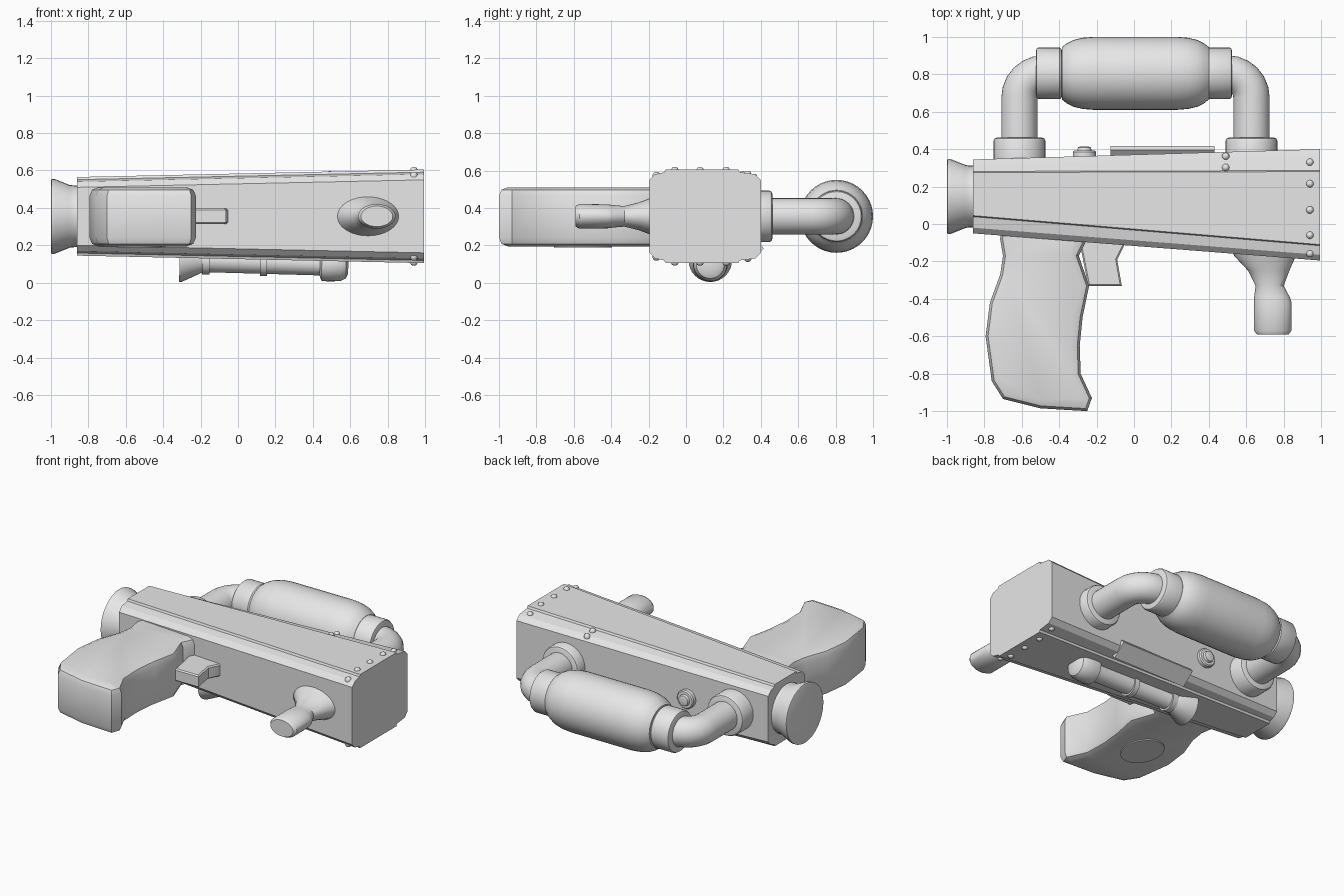
import bpy, bmesh, math
from mathutils import Vector, Matrix

cube = bpy.data.objects.get("Cube")
if cube:
    bpy.data.objects.remove(cube, do_unlink=True)

grey = bpy.data.materials.new("plain grey")
grey.use_nodes = True
grey.diffuse_color = (0.8, 0.8, 0.8, 1)
grey.node_tree.nodes["Principled BSDF"].inputs["Base Color"].default_value = (0.8, 0.8, 0.8, 1)

MID = 0.355            # height of the centre plane
X, Y, Z = Vector((1, 0, 0)), Vector((0, 1, 0)), Vector((0, 0, 1))


def finish(name, bm, angle=0.6):
    bmesh.ops.recalc_face_normals(bm, faces=bm.faces)
    mesh = bpy.data.meshes.new(name)
    bm.to_mesh(mesh)
    bm.free()
    mesh.materials.append(grey)
    mesh.shade_smooth()
    mesh.set_sharp_from_angle(angle=angle)
    obj = bpy.data.objects.new(name, mesh)
    bpy.context.scene.collection.objects.link(obj)
    return obj


def loft(name, rings, angle=0.6):
    """Skin a row of equal point rings and cap both ends."""
    bm = bmesh.new()
    rows = [[bm.verts.new(p) for p in ring] for ring in rings]
    for a, b in zip(rows, rows[1:]):
        for i in range(len(a)):
            j = (i + 1) % len(a)
            bm.faces.new((a[i], a[j], b[j], b[i]))
    bm.faces.new(rows[0])
    bm.faces.new(rows[-1])
    return finish(name, bm, angle)


def ring(centre, direction, ru, rv=None, n=32):
    d = Vector(direction).normalized()
    u = X if abs(d.z) > 0.9 else Z.cross(d)
    v = d.cross(u)
    rv = ru if rv is None else rv
    steps = [2 * math.pi * i / n for i in range(n)]
    return [Vector(centre) + u * ru * math.cos(t) + v * rv * math.sin(t) for t in steps]


def lathe(name, origin, axis, profile, n=32):
    """Profile of (distance along axis, radius)."""
    d = Vector(axis).normalized()
    return loft(name, [ring(Vector(origin) + d * t, d, r, n=n) for t, r in profile])


def slab(name, outline, z0, z1, bevel, segments=2):
    """Flat outline given thickness, with softened rims."""
    bm = bmesh.new()
    face = bm.faces.new([bm.verts.new((x, y, z0)) for x, y in outline])
    grown = bmesh.ops.extrude_face_region(bm, geom=[face])
    moved = [g for g in grown["geom"] if isinstance(g, bmesh.types.BMVert)]
    bmesh.ops.translate(bm, verts=moved, vec=(0, 0, z1 - z0))
    rims = [e for e in bm.edges if abs(e.verts[0].co.z - e.verts[1].co.z) < 1e-5]
    bmesh.ops.bevel(bm, geom=rims, offset=bevel, segments=segments, profile=0.5,
                    affect='EDGES', clamp_overlap=False)
    return finish(name, bm, 0.5)


# Tapered housing: chamfered section with a raised strip above and below
def section(x, y0, y1, p0, p1, h):
    half = [(y1, h - 0.055), (y1 - 0.03, h - 0.025), (p1 + 0.006, h - 0.014), (p1, h),
            (p0, h), (p0 - 0.006, h - 0.014), (y0 + 0.03, h - 0.025), (y0, h - 0.055)]
    pts = half + [(y, -z) for y, z in reversed(half)]
    return [Vector((x, y, MID + z)) for y, z in pts]


loft("housing", [section(-0.86, -0.05, 0.345, 0.045, 0.275, 0.21),
                 section(0.995, -0.195, 0.4, -0.11, 0.28, 0.25)], 0.35)

# Flared end piece
lathe("flared_end", (-1, 0.147, MID), X,
      [(0, 0.19), (0.004, 0.2), (0.02, 0.2), (0.1, 0.168), (0.125, 0.165), (0.16, 0.165)])

# Pistol grip with an oval inlay underneath
grip = [(-0.71, 0.02), (-0.715, -0.08), (-0.70, -0.17), (-0.715, -0.27), (-0.77, -0.42),
        (-0.793, -0.6), (-0.76, -0.84), (-0.70, -0.935), (-0.5, -0.985), (-0.25, -1.0),
        (-0.225, -0.93), (-0.285, -0.8), (-0.29, -0.65), (-0.275, -0.5), (-0.24, -0.33),
        (-0.295, -0.17), (-0.25, -0.08), (-0.25, 0.02)]
slab("grip", grip, 0.195, 0.51, 0.045)
loft("grip_inlay", [ring((-0.53, -0.55, z), Z, 0.12, 0.155) for z in (0.188, 0.2)])

# Trigger
slab("trigger", [(-0.3, -0.05), (-0.05, -0.05), (-0.055, -0.12), (-0.09, -0.19),
                 (-0.065, -0.33), (-0.245, -0.33)], 0.313, 0.397, 0.008, 1)

# Front handle: oval trumpet, narrow neck, round knob
handle = [(-0.1, 0.70, 0.19, 0.125), (-0.17, 0.70, 0.165, 0.105), (-0.25, 0.72, 0.11, 0.075),
          (-0.33, 0.725, 0.075, 0.055), (-0.39, 0.737, 0.095, 0.06), (-0.42, 0.742, 0.1, 0.064),
          (-0.57, 0.742, 0.1, 0.066), (-0.59, 0.742, 0.085, 0.055)]
loft("front_handle", [ring((x, y, MID), -Y, ru, rv) for y, x, ru, rv in handle])

# Rear tank with rounded shoulders
lathe("tank", (-0.385, 0.805, MID), X,
      [(0, 0.14), (0.025, 0.16), (0.06, 0.178), (0.11, 0.19), (0.17, 0.195), (0.615, 0.195),
       (0.675, 0.19), (0.725, 0.178), (0.76, 0.16), (0.785, 0.14)], 40)

# Bent pipes, collars and flanges, one set at each end of the tank
for side, foot, wall in ((-1, -0.612, 0.32), (1, 0.628, 0.36)):
    label = "right" if side < 0 else "left"
    inward = X * -side
    bend = 0.13
    hub = Vector((foot, 0.805 - bend, MID)) + inward * bend
    rings = [ring((foot, wall, MID), Y, 0.097)]
    for i in range(7):
        a = math.pi / 2 * i / 6
        offset = -inward * math.cos(a) + Y * math.sin(a)
        heading = inward * math.sin(a) + Y * math.cos(a)
        rings.append(ring(hub + offset * bend, heading, 0.097))
    rings.append(ring(hub + Y * bend + inward * 0.1, inward, 0.097))
    loft(label + "_pipe", rings)
    lathe(label + "_flange", (foot, wall, MID), Y,
          [(0, 0.138), (0.445 - wall, 0.138), (0.457 - wall, 0.132), (0.462 - wall, 0.12)])
    lathe(label + "_collar", (side * 0.525, 0.805, MID), inward,
          [(0, 0.115), (0.005, 0.132), (0.015, 0.138), (0.128, 0.138), (0.138, 0.13), (0.14, 0.12)])

# Rear button
lathe("button", (-0.265, 0.34, MID - 0.01), Y,
      [(0, 0.062), (0.045, 0.062), (0.053, 0.055), (0.054, 0.038), (0.07, 0.034), (0.073, 0.025)])

# Tilted plate along the lower rear edge
bm = bmesh.new()
bmesh.ops.create_cube(bm, size=1, matrix=Matrix.Translation((0.153, 0.362, 0.158))
                      @ Matrix.Rotation(math.radians(40), 4, 'X')
                      @ Matrix.Diagonal((0.555, 0.115, 0.03, 1)))
finish("edge_plate", bm)

# Slim sight tube under the housing, following its slope
axis = Vector((1, 0, -0.025))
lathe("sight_tube", (-0.312, 0.13, 0.12), axis,
      [(0, 0.1), (0, 0.116), (0.012, 0.116), (0.115, 0.066), (0.135, 0.06), (0.75, 0.062),
       (0.76, 0.09), (0.79, 0.093), (0.86, 0.09), (0.89, 0.075), (0.902, 0.05)])
lathe("sight_ring", (0.12, 0.13, 0.109), axis, [(0, 0.072), (0.036, 0.072)])
lathe("sight_band", (-0.19, 0.13, 0.117), axis, [(0, 0.072), (0.04, 0.072)])


# Domed rivets, mirrored above and below at the wide end
def rivet(x, y, h, sign):
    lathe("rivet", (x, y, MID + sign * (h - 0.012)), Z * sign,
          [(0, 0.02), (0.012, 0.02), (0.022, 0.015), (0.027, 0.006)], 12)


for sign in (1, -1):
    for y, h in ((-0.158, 0.222), (-0.06, 0.249), (0.075, 0.249), (0.215, 0.249), (0.33, 0.228)):
        rivet(0.94, y, h, sign)
for y, h in ((0.302, 0.226), (0.362, 0.212)):
    rivet(0.49, y, h, 1)
